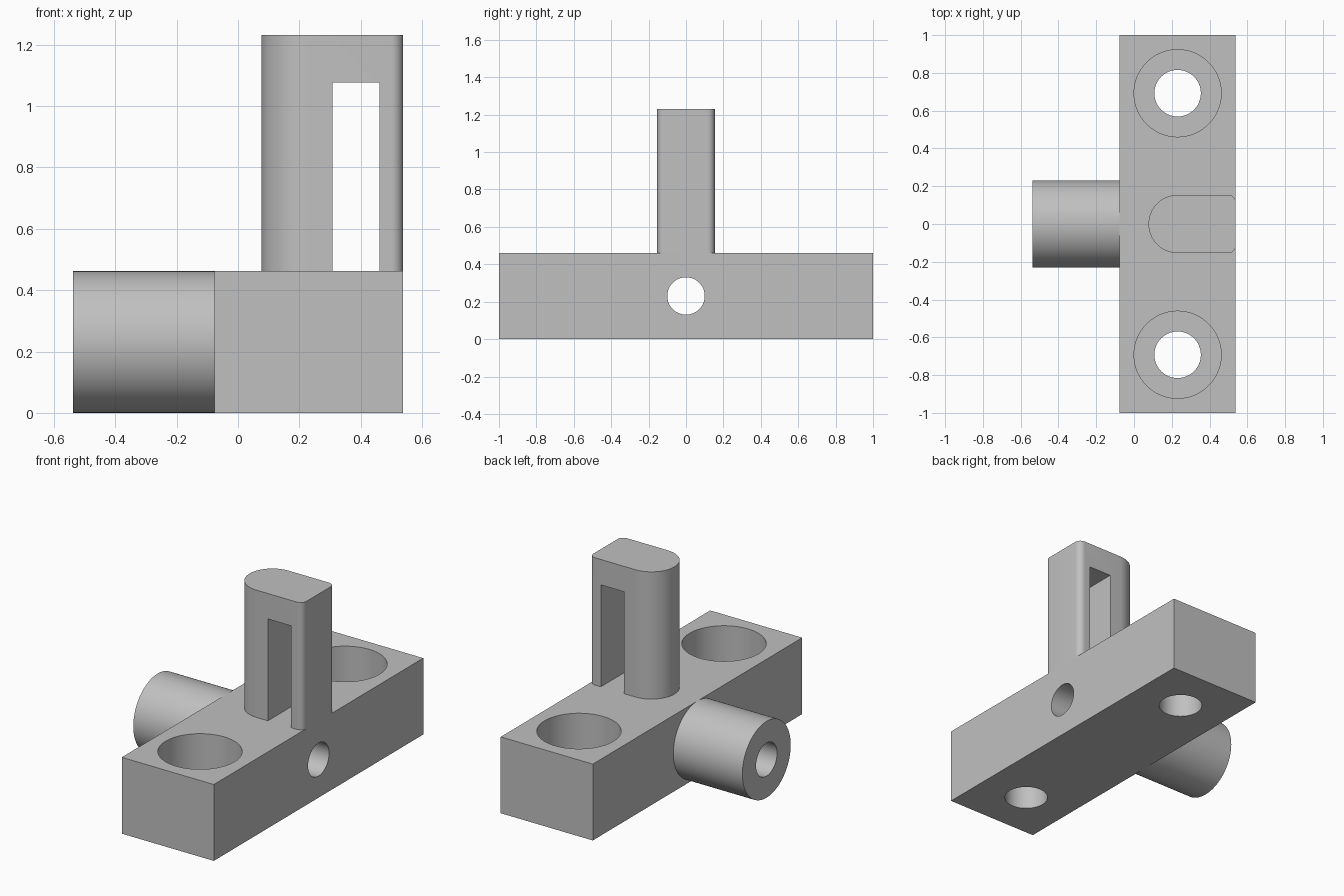
import bpy
import bmesh
import math
from mathutils import Matrix, Vector

if "Cube" in bpy.data.objects:
    bpy.data.objects.remove(bpy.data.objects["Cube"], do_unlink=True)

U = 1 / 13                      # design unit: the block is 26 units long
BACK, FRONT = -U, 7 * U         # block extent along x
TOP = 6 * U                     # block height
AXIS_Z = 3 * U                  # height of the cross bore

grey = bpy.data.materials.new("plain_grey")
grey.use_nodes = True
colour = (0.53, 0.53, 0.53, 1)
grey.diffuse_color = colour
grey.node_tree.nodes["Principled BSDF"].inputs["Base Color"].default_value = colour


def finish(name, bm):
    bmesh.ops.recalc_face_normals(bm, faces=bm.faces)
    mesh = bpy.data.meshes.new(name)
    bm.to_mesh(mesh)
    bm.free()
    mesh.materials.append(grey)
    obj = bpy.data.objects.new(name, mesh)
    bpy.context.collection.objects.link(obj)
    return obj


def box(name, low, high):
    bm = bmesh.new()
    low, high = Vector(low), Vector(high)
    size = Matrix.Diagonal((*(high - low), 1))
    bmesh.ops.create_cube(bm, size=1, matrix=Matrix.Translation((low + high) / 2) @ size)
    return finish(name, bm)


def cylinder(name, start, end, radius):
    bm = bmesh.new()
    start, end = Vector(start), Vector(end)
    axis = end - start
    turn = axis.to_track_quat('Z', 'Y').to_matrix().to_4x4()
    bmesh.ops.create_cone(bm, cap_ends=True, segments=96, radius1=radius, radius2=radius,
                          depth=axis.length, matrix=Matrix.Translation((start + end) / 2) @ turn)
    return finish(name, bm)


def cut(target, *cutters):
    for cutter in cutters:
        mod = target.modifiers.new("cut", 'BOOLEAN')
        mod.operation = 'DIFFERENCE'
        mod.solver = 'EXACT'
        mod.object = cutter
        bpy.ops.object.select_all(action='DESELECT')
        bpy.context.view_layer.objects.active = target
        target.select_set(True)
        bpy.ops.object.modifier_apply(modifier=mod.name)
        bpy.data.objects.remove(cutter, do_unlink=True)


def arc(cx, cy, radius, start, end, steps):
    for i in range(steps + 1):
        a = math.radians(start + (end - start) * i / steps)
        yield (cx + radius * math.cos(a), cy + radius * math.sin(a))


def cross_bore():
    return cylinder("bore_cutter", (-1, 0, AXIS_Z), (1, 0, AXIS_Z), 1.3 * U)


# Base block with two counterbored bolt holes and the cross bore
base = box("base_block", (BACK, -1, 0), (FRONT, 1, TOP))
for y in (-9 * U, 9 * U):
    cut(base,
        cylinder("counterbore_cutter", (3 * U, y, 3 * U), (3 * U, y, 1), 3 * U),
        cylinder("bolt_cutter", (3 * U, y, -1), (3 * U, y, 1), 1.6 * U))
cut(base, cross_bore())

# Round boss on the side of the block
boss = cylinder("side_boss", (-FRONT, 0, AXIS_Z), (BACK, 0, AXIS_Z), 3 * U)
cut(boss, cross_bore())

# Upright post: one fully rounded side, two small rounded corners
half, corner = 2 * U, 0.5 * U
profile = list(arc(U + half, 0, half, 90, 270, 48))
profile += arc(FRONT - corner, corner - half, corner, -90, 0, 10)
profile += arc(FRONT - corner, half - corner, corner, 0, 90, 10)
bm = bmesh.new()
outline = bm.faces.new([bm.verts.new((x, y, TOP)) for x, y in profile])
raised = bmesh.ops.extrude_face_region(bm, geom=[outline], use_keep_orig=True)["geom"]
bmesh.ops.translate(bm, vec=(0, 0, 10 * U),
                    verts=[v for v in raised if isinstance(v, bmesh.types.BMVert)])
post = finish("slotted_post", bm)

# Slot through the post, open at the block
cut(post, box("slot_cutter", (4 * U, -1, 0), (6 * U, 1, 14 * U)))

# Smooth round walls, crisp edges
bpy.ops.object.select_all(action='DESELECT')
for obj in (base, boss, post):
    obj.select_set(True)
bpy.context.view_layer.objects.active = base
bpy.ops.object.shade_smooth_by_angle(angle=math.radians(30))
